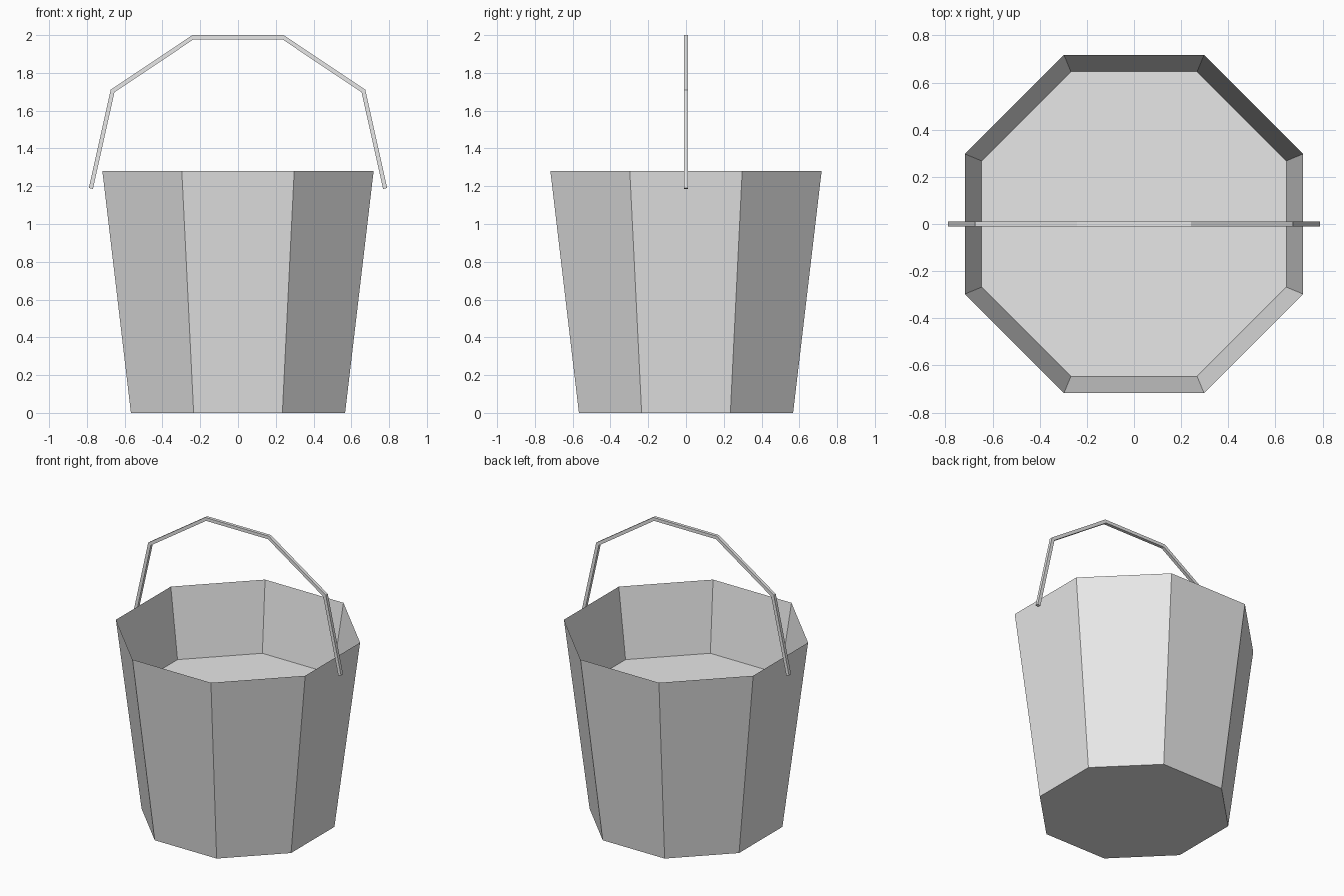
import bpy
import bmesh
from math import pi, cos, sin
from mathutils import Vector

cube = bpy.data.objects.get("Cube")
if cube:
    bpy.data.objects.remove(cube, do_unlink=True)

SIDES = 8

grey = bpy.data.materials.new("plain grey")
grey.use_nodes = True
grey.diffuse_color = (0.8, 0.8, 0.8, 1)
grey.node_tree.nodes["Principled BSDF"].inputs["Base Color"].default_value = (0.8, 0.8, 0.8, 1)


def skin(name, rings):
    """Bridge matching rings of points and cap both ends."""
    bm = bmesh.new()
    loops = [[bm.verts.new(p) for p in ring] for ring in rings]
    for a, b in zip(loops, loops[1:]):
        for i in range(len(a)):
            j = (i + 1) % len(a)
            bm.faces.new((a[i], a[j], b[j], b[i]))
    bm.faces.new(loops[0])
    bm.faces.new(loops[-1])
    bmesh.ops.recalc_face_normals(bm, faces=bm.faces)
    mesh = bpy.data.meshes.new(name)
    bm.to_mesh(mesh)
    bm.free()
    mesh.materials.append(grey)
    obj = bpy.data.objects.new(name, mesh)
    bpy.context.collection.objects.link(obj)
    return obj


def octagon(half_width, z):
    radius = half_width / cos(pi / SIDES)
    angles = [(i + 0.5) * 2 * pi / SIDES for i in range(SIDES)]
    return [Vector((radius * cos(a), radius * sin(a), z)) for a in angles]


# Bucket: tapered outer wall, sharp rim, inner wall down to the raised floor
skin("bucket", [octagon(0.567, 0), octagon(0.718, 1.28), octagon(0.646, 0.81)])

# Handle: square bar swept along a mirrored, mitred path
half = [Vector((-0.779, 0, 1.188)), Vector((-0.664, 0, 1.704)), Vector((-0.238, 0, 1.989))]
path = half + [Vector((-p.x, 0, p.z)) for p in reversed(half)]
bar = 0.011
side = Vector((0, bar, 0))
rings = []
for i, p in enumerate(path):
    before = (p - path[max(i - 1, 0)]).normalized()
    after = (path[min(i + 1, len(path) - 1)] - p).normalized()
    along = (before + after).normalized()
    segment = after if after.length else before
    out = Vector((-along.z, 0, along.x)) * (bar / along.dot(segment))
    rings.append([p + out + side, p + out - side, p - out - side, p - out + side])
skin("handle", rings)
